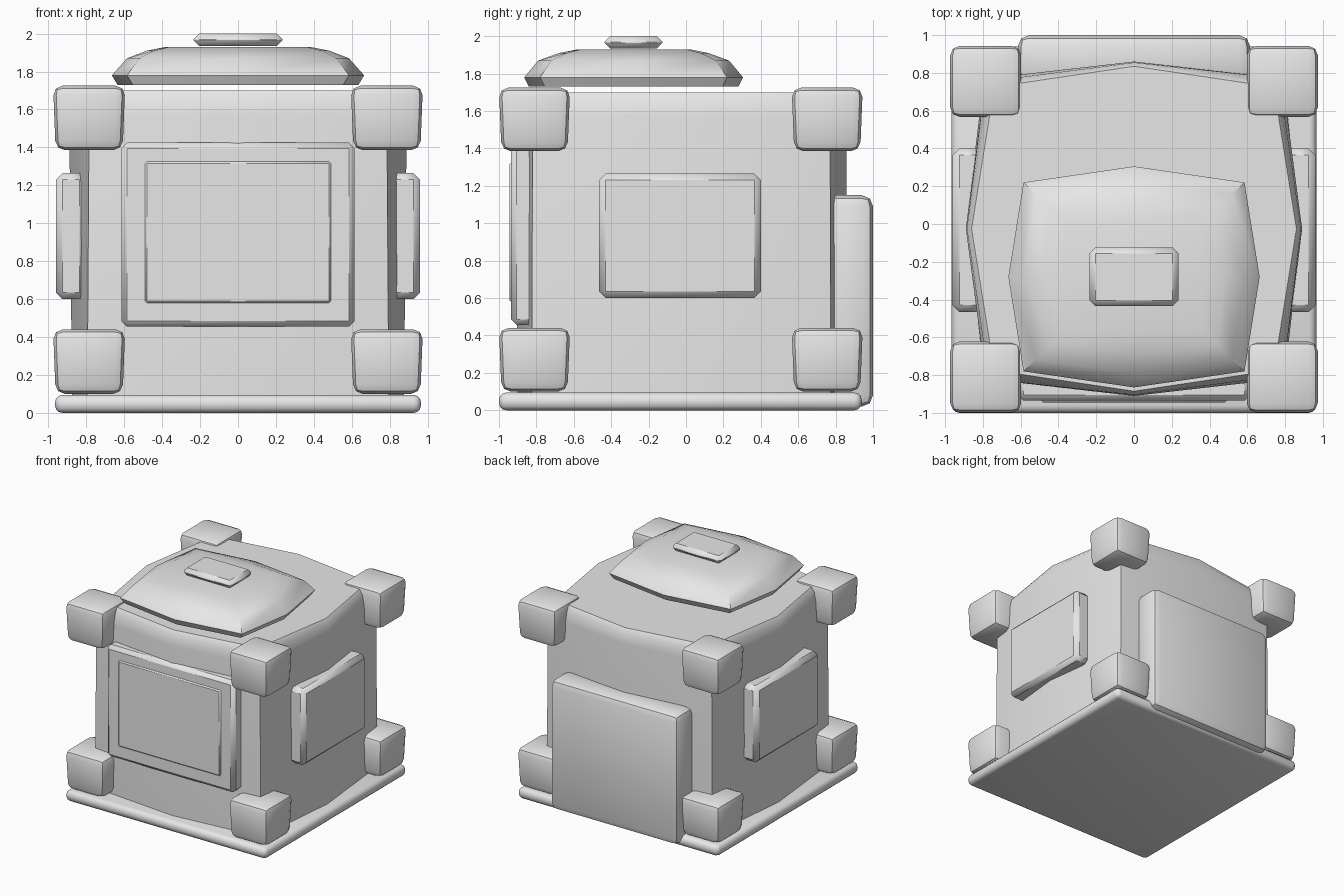
import bpy, bmesh, math
from mathutils import Vector

if "Cube" in bpy.data.objects:
    bpy.data.objects.remove(bpy.data.objects["Cube"])

grey = bpy.data.materials.new("plain grey")
grey.diffuse_color = (0.8, 0.8, 0.8, 1)
grey.use_nodes = True
grey.node_tree.nodes["Principled BSDF"].inputs["Base Color"].default_value = grey.diffuse_color


def finish(name, bm, angle=40):
    bmesh.ops.recalc_face_normals(bm, faces=bm.faces)
    mesh = bpy.data.meshes.new(name)
    bm.to_mesh(mesh)
    bm.free()
    mesh.materials.append(grey)
    ob = bpy.data.objects.new(name, mesh)
    bpy.context.collection.objects.link(ob)
    bpy.ops.object.select_all(action='DESELECT')
    ob.select_set(True)
    bpy.context.view_layer.objects.active = ob
    bpy.ops.object.shade_smooth_by_angle(angle=math.radians(angle))
    return ob


def box(name, lo, hi, bevel=0.0, segments=1, taper=None, angle=40):
    """Bevelled box between two corners; taper moves each corner first."""
    bm = bmesh.new()
    bmesh.ops.create_cube(bm, size=1)
    lo, hi = Vector(lo), Vector(hi)
    for v in bm.verts:
        v.co = Vector([lo[i] + (v.co[i] + 0.5) * (hi[i] - lo[i]) for i in range(3)])
        if taper:
            v.co = taper(v.co)
    if bevel:
        bmesh.ops.bevel(bm, geom=bm.edges[:], offset=bevel, segments=segments,
                        profile=0.5, affect='EDGES')
    return finish(name, bm, angle)


def bulged_stack(name, rings, cy, angle=40):
    """Loft of eight-point bulged squares: (z, corner x, corner y, mid x, mid y)."""
    bm = bmesh.new()
    loops = []
    for z, ax, ay, mx, my in rings:
        pts = [(ax, ay), (0, my), (-ax, ay), (-mx, 0),
               (-ax, -ay), (0, -my), (ax, -ay), (mx, 0)]
        loops.append([bm.verts.new((x, y + cy, z)) for x, y in pts])
    for a, b in zip(loops, loops[1:]):
        for i in range(8):
            j = (i + 1) % 8
            bm.faces.new((a[i], a[j], b[j], b[i]))
    bm.faces.new(loops[0])
    bm.faces.new(loops[-1])
    return finish(name, bm, angle)


# main body with bulging walls and a softened top rim
bulged_stack("body", [(0.06, 0.795, 0.80, 0.875, 0.875),
                      (1.57, 0.785, 0.795, 0.89, 0.885),
                      (1.66, 0.77, 0.78, 0.885, 0.88),
                      (1.70, 0.74, 0.75, 0.86, 0.86)], -0.025, 50)

# floating lid and its button
bulged_stack("lid", [(1.73, 0.555, 0.475, 0.635, 0.56),
                     (1.78, 0.585, 0.50, 0.665, 0.585),
                     (1.87, 0.52, 0.44, 0.585, 0.51),
                     (1.91, 0.44, 0.36, 0.48, 0.40),
                     (1.93, 0.36, 0.28, 0.38, 0.30)], -0.28, 50)
box("lid_button", (-0.235, -0.435, 1.935), (0.235, -0.125, 2.0), 0.03, 1)

# base plate with rounded edges
box("base_plate", (-0.965, -1.0, 0.0), (0.965, 0.94, 0.095), 0.04, 3)

# front frame and raised screen panel
box("front_frame", (-0.615, -0.935, 0.455), (0.615, -0.80, 1.425), 0.03, 1)
box("front_panel", (-0.49, -0.945, 0.58), (0.49, -0.90, 1.325), 0.01, 1)

# rear panel
box("rear_panel", (-0.615, 0.74, 0.02), (0.615, 1.0, 1.15), 0.06, 2)

# side panels and corner blocks, mirrored left and right
for s, side in ((-1, "left"), (1, "right")):
    xs = sorted((s * 0.80, s * 0.96))
    box("side_panel_" + side, (xs[0], -0.465, 0.60), (xs[1], 0.40, 1.265), 0.035, 1)
    for ymid, end in ((-0.81, "front"), (0.755, "rear")):
        for zmid, level in ((0.27, "lower"), (1.555, "upper")):
            def taper(co, s=s, ymid=ymid, zmid=zmid):
                # narrow slightly toward the floor
                k = 1.0 if co.z > zmid else 0.93
                return Vector((s * 0.785 + (co.x - s * 0.785) * k,
                               ymid + (co.y - ymid) * k, co.z))
            box(f"corner_block_{level}_{end}_{side}",
                (s * 0.785 - 0.19, ymid - 0.19, zmid - 0.17),
                (s * 0.785 + 0.19, ymid + 0.19, zmid + 0.17),
                0.05, 2, taper)
